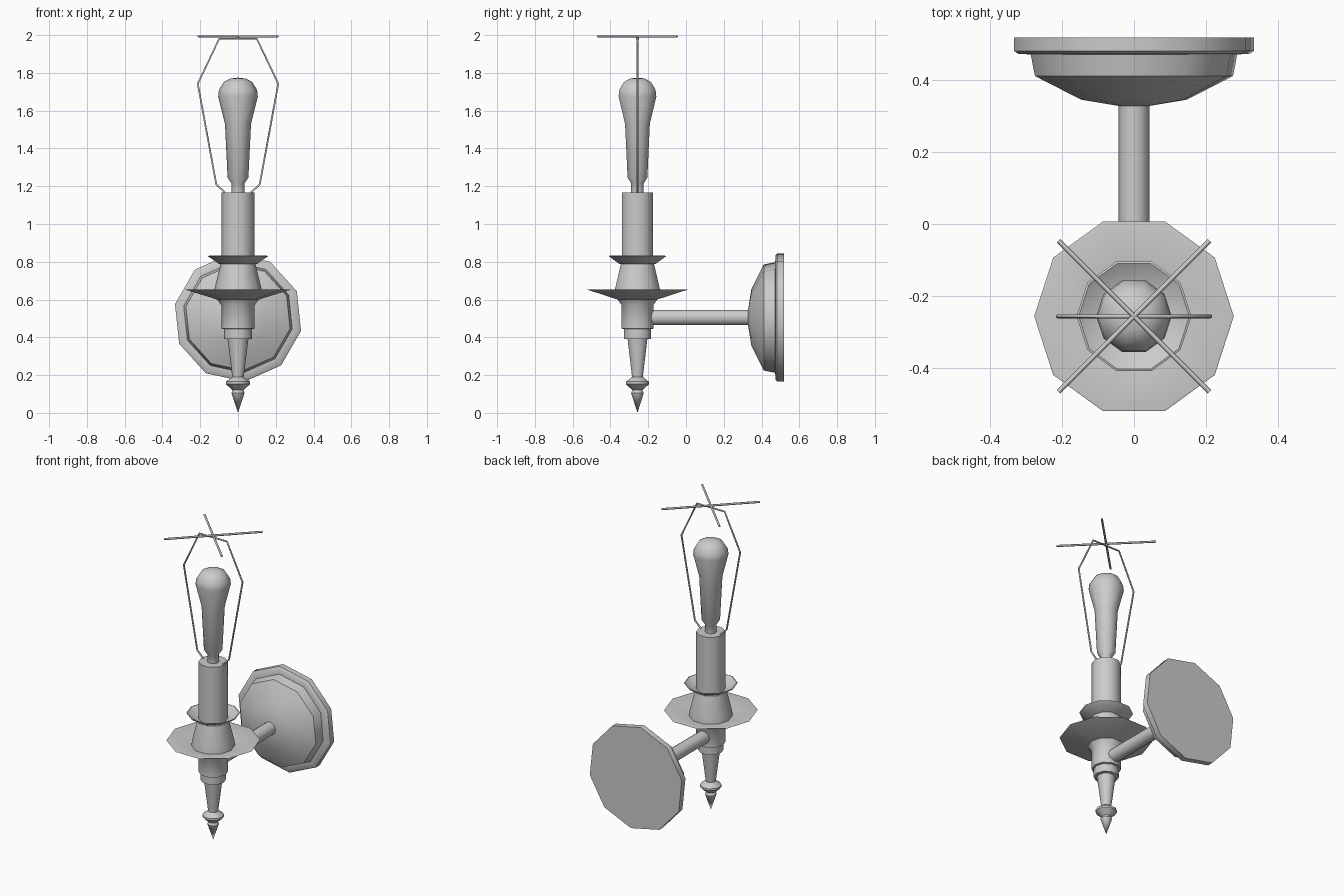
import bpy, bmesh
from math import cos, sin, pi, radians
from mathutils import Matrix, Vector

if "Cube" in bpy.data.objects:
    bpy.data.objects.remove(bpy.data.objects["Cube"])

CY = -0.257          # y of the candle axis
SIDES = 10


def lathe(name, profile, matrix, turn=0.0, angle=40):
    """Revolve (radius, height) points about local z."""
    bm = bmesh.new()
    rings = []
    for r, h in profile:
        if r == 0:
            rings.append([bm.verts.new((0, 0, h))] * SIDES)
        else:
            rings.append([bm.verts.new((r * cos(turn + 2 * pi * i / SIDES),
                                        r * sin(turn + 2 * pi * i / SIDES), h))
                          for i in range(SIDES)])
    for a, b in zip(rings, rings[1:]):
        for i in range(SIDES):
            j = (i + 1) % SIDES
            bm.faces.new(list(dict.fromkeys((a[i], a[j], b[j], b[i]))))
    bmesh.ops.recalc_face_normals(bm, faces=bm.faces)
    mesh = bpy.data.meshes.new(name)
    bm.to_mesh(mesh)
    bm.free()
    ob = bpy.data.objects.new(name, mesh)
    ob.matrix_world = matrix
    bpy.context.collection.objects.link(ob)
    bpy.ops.object.select_all(action='DESELECT')
    ob.select_set(True)
    bpy.context.view_layer.objects.active = ob
    bpy.ops.object.shade_smooth_by_angle(angle=radians(angle))
    return ob


def wire(name, points, radius):
    """Thin bent rod along a polyline."""
    cu = bpy.data.curves.new(name, 'CURVE')
    cu.dimensions = '3D'
    cu.bevel_depth = radius
    cu.bevel_resolution = 1
    cu.use_fill_caps = True
    sp = cu.splines.new('POLY')
    sp.points.add(len(points) - 1)
    for p, co in zip(sp.points, points):
        p.co = (*co, 1)
    ob = bpy.data.objects.new(name, cu)
    bpy.context.collection.objects.link(ob)
    bpy.ops.object.select_all(action='DESELECT')
    ob.select_set(True)
    bpy.context.view_layer.objects.active = ob
    bpy.ops.object.convert(target='MESH')


up = Matrix.Translation((0, CY, 0))

# Turned stem with pointed finial
lathe("stem", [(0, 0), (0.035, 0.105), (0.028, 0.12), (0.064, 0.152),
               (0.064, 0.165), (0.03, 0.19), (0.055, 0.39), (0.075, 0.392),
               (0.075, 0.443), (0.088, 0.446), (0.088, 0.57), (0.112, 0.602),
               (0, 0.602)], up)

# Wide drip dish, waist and small drip dish
lathe("lower_dish", [(0, 0.6), (0.11, 0.6), (0.278, 0.652), (0.272, 0.654),
                     (0.12, 0.615), (0, 0.615)], up)
lathe("waist", [(0, 0.61), (0.13, 0.61), (0.125, 0.655), (0.092, 0.79), (0, 0.79)], up)
lathe("upper_dish", [(0, 0.788), (0.1, 0.788), (0.16, 0.83), (0.154, 0.832),
                     (0.096, 0.795), (0, 0.795)], up)

# Candle sleeve and bulb
lathe("candle_sleeve", [(0, 0.79), (0.087, 0.79), (0.087, 1.168), (0, 1.168)], up)
lathe("bulb", [(0, 1.165), (0.035, 1.165), (0.035, 1.215), (0.055, 1.245),
               (0.069, 1.53), (0.105, 1.675), (0.101, 1.71), (0.075, 1.752),
               (0.04, 1.77), (0, 1.775)], up, angle=60)

# Shade harp, its mirrored side built from one half
half = [(0.07, 1.168), (0.115, 1.21), (0.213, 1.743), (0.1, 1.98)]
path = half + [(-x, z) for x, z in reversed(half)]
wire("shade_harp", [(x, CY, z) for x, z in path], 0.0055)

# Crossed shade supports and pin
for i, s in enumerate((1, -1)):
    wire(f"shade_support_{i + 1}", [(-0.21, CY - s * 0.21, 1.993),
                                    (0.21, CY + s * 0.21, 1.993)], 0.0065)
wire("support_pin", [(0, CY, 1.978), (0, CY, 1.997)], 0.008)

# Wall arm and domed back plate, local z running along +y
back = Matrix.Translation((0, 0, 0.505)) @ Matrix.Rotation(-pi / 2, 4, 'X')
lathe("arm", [(0, -0.2), (0.043, -0.2), (0.043, 0.345), (0, 0.345)], back)
lathe("back_plate", [(0, 0.328), (0.045, 0.329), (0.15, 0.346), (0.282, 0.412),
                     (0.294, 0.472), (0.33, 0.474), (0.341, 0.482), (0.341, 0.52),
                     (0, 0.52)], back, turn=radians(12))
